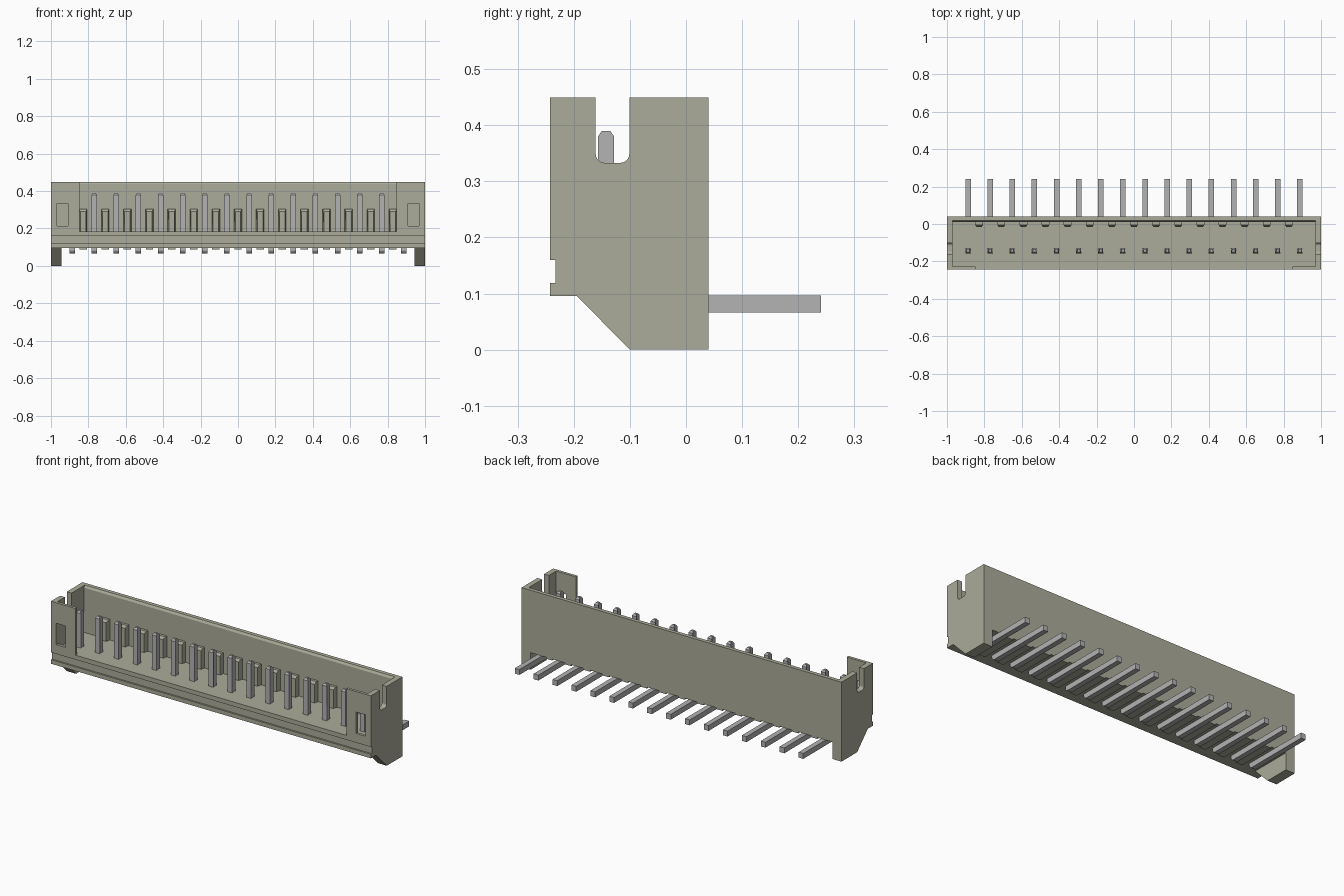
import bpy, bmesh, math
from mathutils import Vector

if "Cube" in bpy.data.objects:
    bpy.data.objects.remove(bpy.data.objects["Cube"])


def material(name, rgb):
    m = bpy.data.materials.new(name)
    m.use_nodes = True
    m.diffuse_color = (*rgb, 1)
    m.node_tree.nodes["Principled BSDF"].inputs["Base Color"].default_value = (*rgb, 1)
    return m


BEIGE = material("beige plastic", (0.41, 0.41, 0.325))
METAL = material("grey metal", (0.45, 0.45, 0.455))


def make(name, bm, mat):
    bmesh.ops.recalc_face_normals(bm, faces=bm.faces)
    me = bpy.data.meshes.new(name)
    bm.to_mesh(me)
    bm.free()
    me.materials.append(mat)
    ob = bpy.data.objects.new(name, me)
    bpy.context.collection.objects.link(ob)
    return ob


def prism(bm, profile, x0, x1):
    """Extrude a (y, z) profile along x."""
    face = bm.faces.new([bm.verts.new((x0, y, z)) for y, z in profile])
    geom = bmesh.ops.extrude_face_region(bm, geom=[face])["geom"]
    verts = [g for g in geom if isinstance(g, bmesh.types.BMVert)]
    bmesh.ops.translate(bm, verts=verts, vec=(x1 - x0, 0, 0))


def box(bm, x0, x1, y0, y1, z0, z1):
    prism(bm, [(y0, z0), (y1, z0), (y1, z1), (y0, z1)], x0, x1)


def arc(cy, cz, r, a0, a1, n=5):
    return [(cy + r * math.cos(math.radians(a0 + (a1 - a0) * i / n)),
             cz + r * math.sin(math.radians(a0 + (a1 - a0) * i / n))) for i in range(n + 1)]


FRONT, BACK, TOP = -0.242, 0.04, 0.449
FLOOR, UNDER, INNER = 0.185, 0.096, 0.97
PITCH, COUNT = 0.1183, 16
pin_x = [(i - (COUNT - 1) / 2) * PITCH for i in range(COUNT)]
groove = [(FRONT, 0.16), (FRONT + 0.009, 0.16), (FRONT + 0.009, 0.119), (FRONT, 0.119)]

# Floor and back wall, with the groove along the front sill
bm = bmesh.new()
prism(bm, [(FRONT, FLOOR)] + groove + [(FRONT, UNDER), (BACK, UNDER), (BACK, TOP),
           (0.018, TOP), (0.01, TOP - 0.012), (0.01, FLOOR)], -INNER, INNER)
make("floor_and_back_wall", bm, BEIGE)

# End walls with a rounded slot, thicker feet, and windowed front lips
wall = ([(FRONT, TOP)] + groove + [(FRONT, UNDER), (-0.195, UNDER), (-0.1, 0), (BACK, 0),
        (BACK, TOP), (-0.101, TOP)] + arc(-0.117, 0.349, 0.016, 0, -90)
        + arc(-0.145, 0.349, 0.016, -90, -180) + [(-0.161, TOP)])
foot = [(-0.195, UNDER), (-0.1, 0), (BACK, 0), (BACK, UNDER)]
for side, s in (("left", 1), ("right", -1)):
    bm = bmesh.new()
    prism(bm, wall, s * INNER, s)
    make(side + "_end_wall", bm, BEIGE)
    bm = bmesh.new()
    prism(bm, foot, s * 0.943, s * INNER)
    make(side + "_foot", bm, BEIGE)

    bm = bmesh.new()
    box(bm, s * 0.847, s * INNER, FRONT, FRONT + 0.016, FLOOR, TOP)
    lip = make(side + "_front_lip", bm, BEIGE)
    bm = bmesh.new()
    box(bm, s * 0.908, s * 0.967, FRONT - 0.05, FRONT + 0.05, 0.212, 0.333)
    cutter = make("window_cutter", bm, BEIGE)
    mod = lip.modifiers.new("window", "BOOLEAN")
    mod.operation, mod.solver, mod.object = "DIFFERENCE", "EXACT", cutter
    bpy.context.view_layer.objects.active = lip
    bpy.ops.object.modifier_apply(modifier=mod.name)
    bpy.data.objects.remove(cutter)

# Tapered ribs on the inside of the back wall, between the pins
bm = bmesh.new()
for x in [p + PITCH / 2 for p in pin_x[:-1]]:
    start = len(bm.verts)
    prism(bm, [(0.01, FLOOR), (-0.015, FLOOR), (-0.015, 0.29), (-0.005, 0.303),
               (0.01, 0.303)], x - 0.021, x + 0.021)
    bm.verts.ensure_lookup_table()
    for v in bm.verts[start:]:
        if v.co.y < -0.01:
            v.co.x = x + (v.co.x - x) * 0.7
make("back_wall_ribs", bm, BEIGE)

# Low ribs under the floor, between the pins
bm = bmesh.new()
for x in [p + PITCH / 2 for p in pin_x[:-1]]:
    box(bm, x - 0.02, x + 0.02, -0.18, BACK, 0.088, UNDER)
make("underside_ribs", bm, BEIGE)

# Bent pins: upright contact with a chamfered tip, tail running out at the back
bm = bmesh.new()
W = 0.0145
for x in pin_x:
    start = len(bm.verts)
    prism(bm, [(-0.157, 0.39), (-0.157, 0.38)] + arc(-0.137, 0.086, 0.02, 180, 270, 4)
          + [(0.241, 0.066), (0.241, 0.0965), (-0.128, 0.0965), (-0.128, 0.38),
             (-0.128, 0.39)], x - W, x + W)
    bm.verts.ensure_lookup_table()
    for v in bm.verts[start:]:
        if v.co.z > 0.385:
            v.co.x = x + (v.co.x - x) * 0.5
            v.co.y = -0.1425 + (v.co.y + 0.1425) * 0.5
make("bent_pins", bm, METAL)
